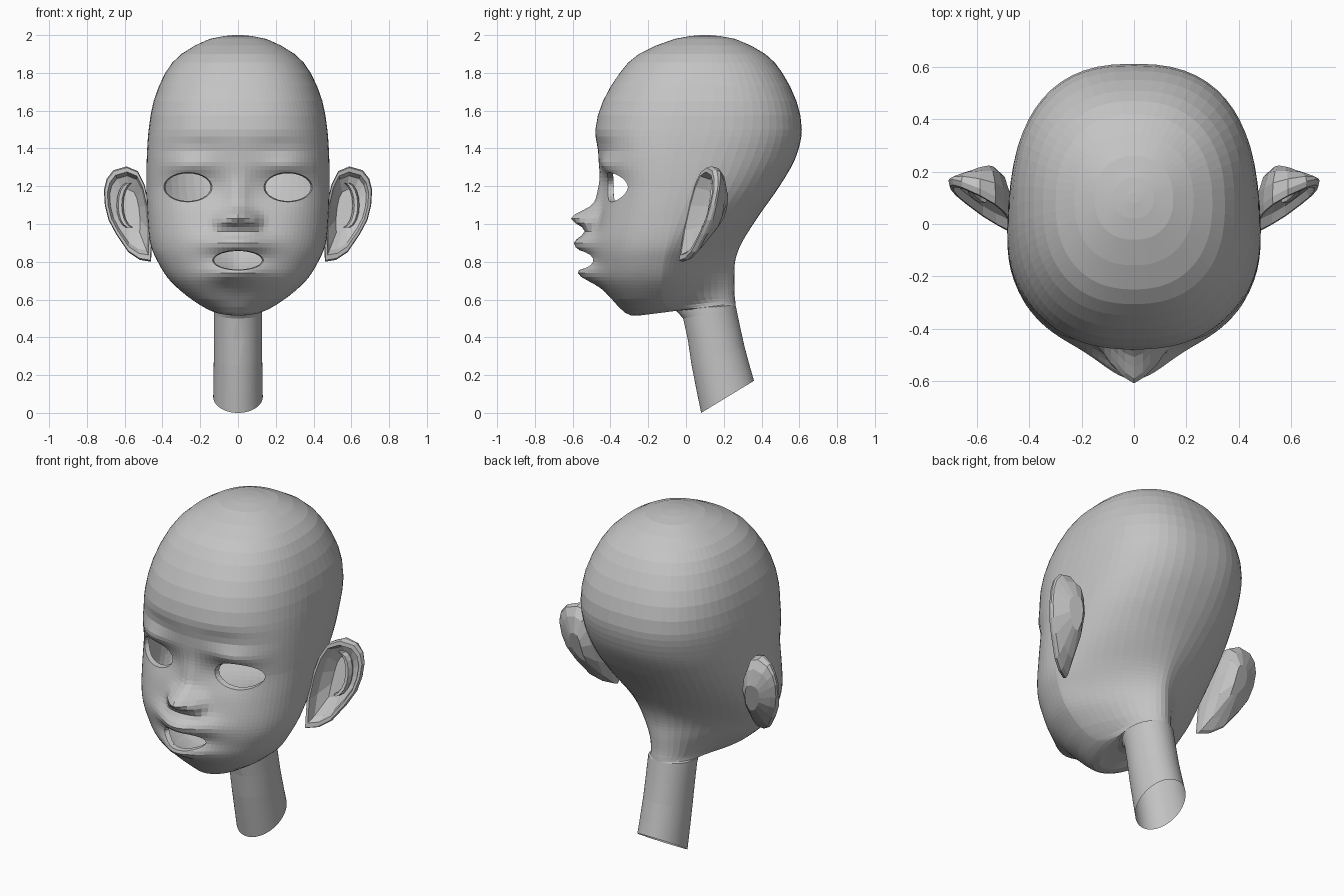
import bpy, bmesh, math
from mathutils import Vector

cube = bpy.data.objects.get("Cube")
if cube:
    bpy.data.objects.remove(cube, do_unlink=True)

grey = bpy.data.materials.new("clay grey")
grey.use_nodes = True
GREY = (0.55, 0.55, 0.55, 1)
grey.diffuse_color = GREY
grey.node_tree.nodes["Principled BSDF"].inputs["Base Color"].default_value = GREY


def make_object(name, bm):
    mesh = bpy.data.meshes.new(name)
    bm.to_mesh(mesh)
    bm.free()
    mesh.materials.append(grey)
    obj = bpy.data.objects.new(name, mesh)
    bpy.context.collection.objects.link(obj)
    return obj


def loft(rings):
    """Closed skin through a list of rings, capped at both ends."""
    bm = bmesh.new()
    loops = [[bm.verts.new(p) for p in ring] for ring in rings]
    count = len(loops[0])
    for low, high in zip(loops, loops[1:]):
        for j in range(count):
            k = (j + 1) % count
            bm.faces.new((low[j], low[k], high[k], high[j]))
    bm.faces.new(loops[0])
    bm.faces.new(loops[-1])
    bmesh.ops.recalc_face_normals(bm, faces=bm.faces)
    return bm


# Cross-sections from crown to neck end:
# front z, back z, front y, back y, half width, y of widest point, squareness
SECTIONS = [
    (2.0, 2.0, .08, .12, .02, .1, 2),
    (1.98, 1.98, -.06, .26, .15, .1, 2.2),
    (1.9, 1.9, -.25, .42, .3, .08, 2.3),
    (1.8, 1.8, -.35, .51, .385, .07, 2.4),
    (1.65, 1.65, -.44, .585, .447, .05, 2.5),
    (1.5, 1.5, -.48, .613, .473, .02, 2.5),
    (1.35, 1.35, -.465, .58, .483, -.02, 2.4),
    (1.2, 1.2, -.445, .495, .485, -.05, 2.3),
    (1.05, 1.05, -.455, .39, .48, -.08, 2),
    (.9, .9, -.47, .295, .465, -.1, 1.5),
    (.8, .8, -.47, .26, .425, -.12, 1.3),
    (.7, .7, -.455, .257, .36, -.13, 1.2),
    (.6, .63, -.385, .257, .26, -.13, 1.2),
    (.53, .6, -.32, .26, .17, -.1, 1.3),
    (.515, .58, -.25, .262, .12, .0, 1.6),
    (.545, .57, -.1, .263, .11, .1, 2),
    (.5, .55, -.015, .267, .11, .126, 2),
    (.25, .35, .03, .31, .11, .17, 2),
    (0, .17, .08, .36, .115, .22, 2),
]

# Soft facial forms: x, z, spread x, spread z, push forward
FORMS = [
    (0, 1.03, .05, .037, .13),      # nose tip
    (0, 1.14, .04, .08, .03),       # nose bridge
    (.08, 1.01, .03, .03, .05),     # nostril wing
    (.2, 1.2, .09, .07, -.03),      # eye socket
    (.265, 1.31, .08, .035, .025),  # upper lid
    (.2, 1.4, .11, .04, -.014),     # lid crease
    (0, .83, .17, .13, .027),       # muzzle
    (0, .898, .11, .04, .1),        # upper lip
    (0, .74, .1, .038, .085),       # lower lip
    (.3, .93, .1, .1, .012),        # cheek
]


def spline(a, b, c, d, t):
    return [q + .5 * t * (r - p + t * (2 * p - 5 * q + 4 * r - s + t * (3 * (q - r) + s - p)))
            for p, q, r, s in zip(a, b, c, d)]


def relief(x, z):
    total = 0
    for cx, cz, sx, sz, push in FORMS:
        for side in ((1, -1) if cx else (1,)):
            total += push * math.exp(-((x - side * cx) / sx) ** 2 / 2 - ((z - cz) / sz) ** 2 / 2)
    return total


def section_ring(section, columns=80):
    zf, zb, yf, yb, width, mid, square = section
    ring = []
    for j in range(columns):
        u = math.tau * j / columns
        a = u - .4 * math.sin(u)      # columns gather on the face
        s, c = math.sin(a), math.cos(a)
        p = max(2.3 if zf > .56 else 2, min(square, 2.4)) if c > 0 else square
        reach = yf - mid if c > 0 else yb - mid
        y = mid + reach * abs(c) ** (2 / p)
        x = width * abs(s) ** (2 / p)
        if zf < 1.2:                  # blend into the round nape of the neck
            nape = .105 * math.sqrt(max(0, 1 - ((y - yb + .14) / .14) ** 2))
            x = (x ** 4 + nape ** 4) ** .25
        x = 0 if abs(s) < 1e-6 else math.copysign(x, s)
        z = zf + (zb - zf) * (y - yf) / (yb - yf)
        if c > 0 and z > .5 and y < -.2:
            y -= relief(x, z) * min(1, (-.2 - y) / .1)
        ring.append((x, y, z))
    return ring


rings = []
last = len(SECTIONS) - 1
for i in range(last):
    four = [SECTIONS[min(max(i + k, 0), last)] for k in (-1, 0, 1, 2)]
    top = four[1][0]
    steps = math.ceil((top - four[2][0]) / .022) if .6 < top < 1.4 else 4 if top == 1.5 else 2
    rings += [section_ring(spline(*four, n / steps)) for n in range(steps)]
rings.append(section_ring(SECTIONS[-1]))
head = make_object("head_and_neck", loft(rings))

# Eye and mouth openings: centre x, centre z, radius x, radius z
HOLES = [(.265, 1.195, .128, .078), (-.265, 1.195, .128, .078), (0, .808, .135, .052)]


def hole_value(hole, p):
    cx, cz, rx, rz = hole
    return ((p.x - cx) / rx) ** 2 + ((p.z - cz) / rz) ** 2


cutters = []
for cx, cz, rx, rz in HOLES:
    cutter = make_object("opening_cutter", loft([
        [(cx + rx * math.cos(math.tau * k / 28), y, cz + rz * math.sin(math.tau * k / 28))
         for k in range(28)] for y in (-1, -.22)]))
    cutter.hide_render = True
    cut = head.modifiers.new("opening", 'BOOLEAN')
    cut.operation = 'DIFFERENCE'
    cut.solver = 'EXACT'
    cut.object = cutter
    cutters.append(cutter)
bpy.context.view_layer.update()
result = bpy.data.meshes.new_from_object(head.evaluated_get(bpy.context.evaluated_depsgraph_get()))
head.modifiers.clear()
head.data = result
for cutter in cutters:
    bpy.data.objects.remove(cutter, do_unlink=True)

# Leave a hollow shell: drop the pocket walls and the neck cap
bm = bmesh.new()
bm.from_mesh(head.data)
doomed = []
for f in bm.faces:
    p = f.calc_center_median()
    pocket = p.y < -.15 and any(hole_value(h, p) < .996 for h in HOLES)
    if pocket or (p.z < .2 and f.normal.z < -.5):
        doomed.append(f)
bmesh.ops.delete(bm, geom=doomed, context='FACES')

# Turn the edges of the openings inward as lid and lip rims
rim = [e for e in bm.edges if e.is_boundary and e.verts[0].co.y < -.25]
made = bmesh.ops.extrude_edge_only(bm, edges=rim)["geom"]
for v in (g for g in made if isinstance(g, bmesh.types.BMVert)):
    hole = min(HOLES, key=lambda h: hole_value(h, v.co))
    centre = Vector((hole[0], v.co.y, hole[1]))
    v.co = centre + (v.co - centre) * .94
    v.co.y += .03
bm.to_mesh(head.data)
bm.free()
head.data.materials.clear()
head.data.materials.append(grey)
for poly in head.data.polygons:
    poly.material_index = 0

# Ears: outline in x and z, lofted from the back over the rim into the bowl
OUTLINE = [(.46, .8), (.52, .81), (.58, .85), (.645, .945), (.685, 1.02), (.705, 1.1),
           (.71, 1.18), (.695, 1.24), (.66, 1.285), (.59, 1.305), (.53, 1.28),
           (.495, 1.21), (.47, 1.1), (.455, .95)]
LAYERS = [(.35, .06), (.75, .045), (.96, .025), (1, .005), (.97, -.015),
          (.87, -.015), (.78, .015), (.45, .035)]   # scale, push backward


def ear_point(side, x, z, push):
    """Point on the leaning ear; the cup deepens toward the head."""
    if push > 0:
        push *= (.5 + 12 * (.71 - x)) * min(1, (z - .7) / .35)
    return side * x, -.02 + (x - .47) * .5 + (z - .8) * .17 + push, z


for name, side in (("left", 1), ("right", -1)):
    make_object(name + "_ear", loft([
        [ear_point(side, .57 + (x - .57) * scale, 1.08 + (z - 1.08) * scale, push)
         for x, z in OUTLINE] for scale, push in LAYERS]))

    # Inner ear fold
    tube = []
    for degrees in range(-80, 81, 20):
        t = math.radians(degrees)
        x, y, z = ear_point(side, .565 + .06 * math.cos(t), 1.1 + .12 * math.sin(t), .025)
        tube.append([(x + .018 * math.cos(k * math.tau / 6),
                      y + .03 * math.sin(k * math.tau / 6), z) for k in range(6)])
    make_object(name + "_ear_fold", loft(tube))
